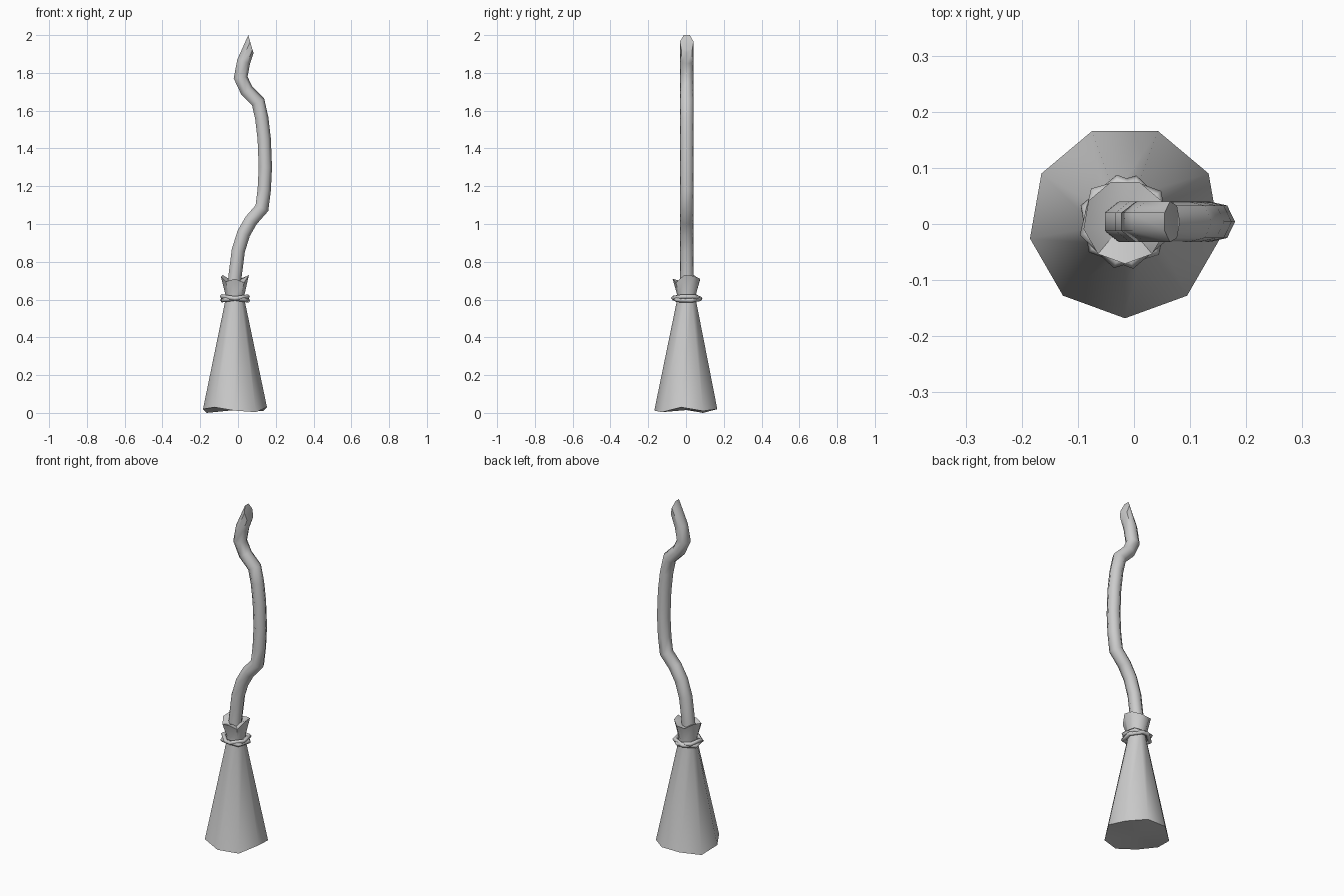
import bpy, bmesh, math
from mathutils import Vector, Matrix

if "Cube" in bpy.data.objects:
    bpy.data.objects.remove(bpy.data.objects["Cube"])

CX, CY = -0.016, 0.004


def finish(name, bm, angle):
    bmesh.ops.recalc_face_normals(bm, faces=bm.faces)
    mesh = bpy.data.meshes.new(name)
    bm.to_mesh(mesh)
    bm.free()
    obj = bpy.data.objects.new(name, mesh)
    bpy.context.collection.objects.link(obj)
    bpy.ops.object.select_all(action='DESELECT')
    obj.select_set(True)
    bpy.context.view_layer.objects.active = obj
    bpy.ops.object.shade_smooth_by_angle(angle=math.radians(angle))
    return obj


def bridge(bm, a, b):
    n = len(a)
    for i in range(n):
        j = (i + 1) % n
        bm.faces.new((a[i], a[j], b[j], b[i]))


# Crooked handle: seven-sided tube with mitred bends and a slanted cut at the tip
path = [Vector((x, CY, z)) for x, z in [
    (-0.022, 0.62), (-0.018, 0.72), (0.0, 0.86), (0.028, 0.95), (0.068, 1.02),
    (0.125, 1.085), (0.137, 1.18), (0.143, 1.30), (0.137, 1.45), (0.124, 1.56),
    (0.105, 1.645), (0.045, 1.705), (0.012, 1.775), (0.028, 1.86)]]
R, SIDES = 0.037, 7
bm = bmesh.new()
rings = []


def handle_ring(center, u):
    ring = []
    for i in range(SIDES):
        a = math.tau * i / SIDES
        ring.append(bm.verts.new(center + u * math.cos(a) + Vector((0, R * math.sin(a), 0))))
    rings.append(ring)


tip_center = Vector((0.0675, CY, 1.955))
pts = path + [tip_center]
for i, p in enumerate(path):
    t_out = (pts[i + 1] - p).normalized()
    t_in = (p - pts[i - 1]).normalized() if i else t_out
    t = (t_in + t_out).normalized()
    handle_ring(p, Vector((t.z, 0, -t.x)) * (R / t.dot(t_out)))
handle_ring(tip_center, Vector((0.0145, 0, -0.05)))
for a, b in zip(rings, rings[1:]):
    bridge(bm, a, b)
bm.faces.new(rings[0])
bm.faces.new(rings[-1])
finish("handle", bm, 52)

# Bristle bundle: nine-sided, uneven hem and rim, pinched at the binding
hem = [0.02, 0.02, 0.0, 0.02, 0.03, 0.012, 0.004, 0.03, 0.01]
rim = [0.71, 0.705, 0.73, 0.72, 0.695, 0.71, 0.69, 0.73, 0.725]
bm = bmesh.new()
levels = [(0.172, hem), (0.052, [0.595] * 9), (0.051, [0.625] * 9), (0.075, rim)]
loops = []
for r, heights in levels:
    loop = []
    for k, z in enumerate(heights):
        a = math.radians(70 + 40 * k)
        loop.append(bm.verts.new((CX + r * math.cos(a), CY + r * math.sin(a), z)))
    loops.append(loop)
for a, b in zip(loops, loops[1:]):
    bridge(bm, a, b)
for loop, z in ((loops[0], 0.015), (loops[-1], 0.69)):
    c = bm.verts.new((CX, CY, z))
    for i in range(9):
        bm.faces.new((loop[i], loop[(i + 1) % 9], c))
finish("bristles", bm, 45)


# Binding: two thin six-sided rings tilted across each other
def binding(name, turn, tilt):
    bm = bmesh.new()
    loops = []
    for k in range(6):
        a = math.radians(turn + 60 * k)
        loop = []
        for j in range(5):
            b = math.tau * j / 5
            r = 0.072 + 0.013 * math.cos(b)
            loop.append(bm.verts.new((r * math.cos(a), r * math.sin(a), 0.012 * math.sin(b))))
        loops.append(loop)
    for k in range(6):
        bridge(bm, loops[k], loops[(k + 1) % 6])
    m = Matrix.Translation((CX, CY, 0.606)) @ Matrix.Rotation(math.radians(tilt), 4, 'Y')
    bmesh.ops.transform(bm, matrix=m, verts=bm.verts)
    finish(name, bm, 75)


binding("binding_ring_a", 76, 9)
binding("binding_ring_b", 100, -8)
